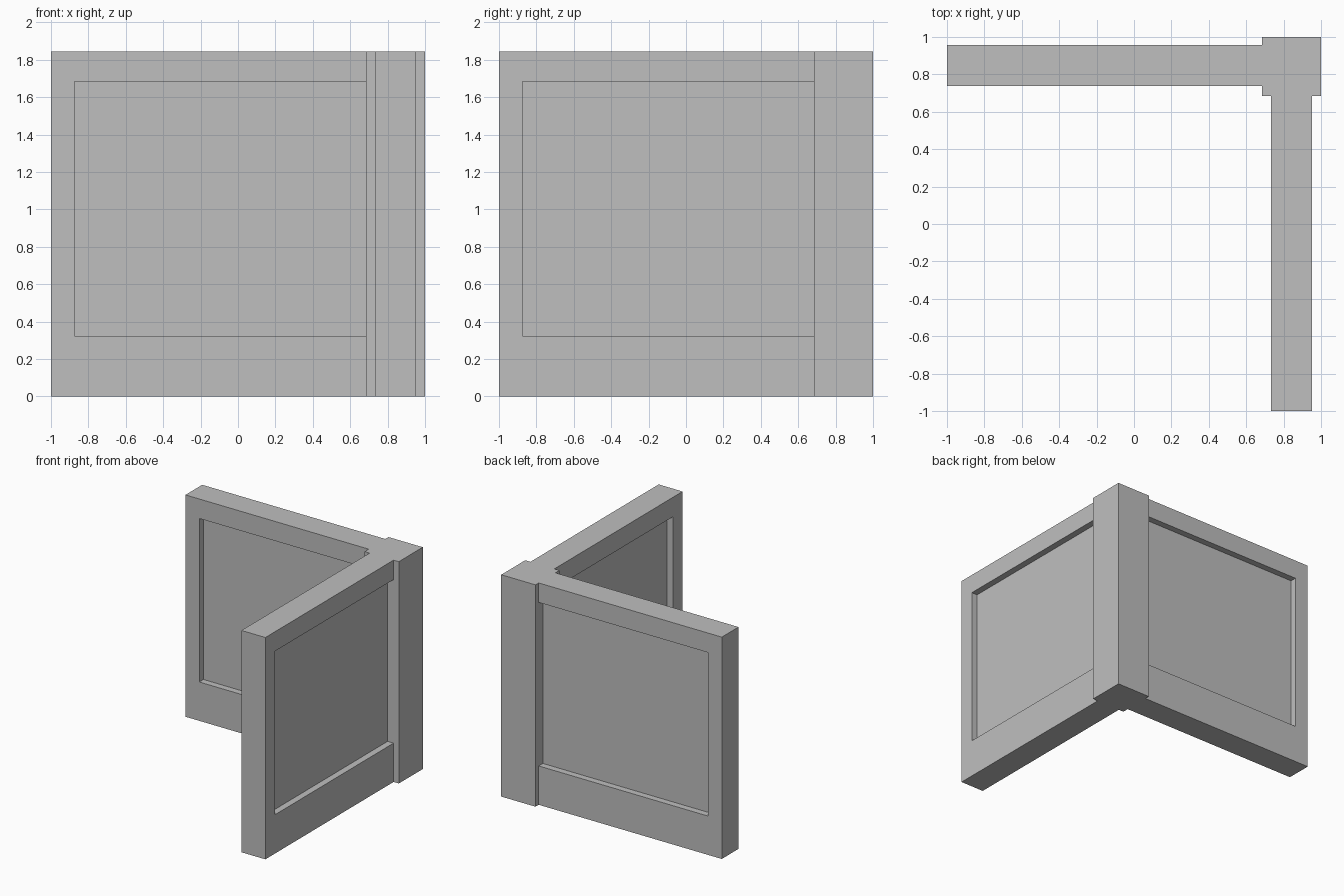
import bpy
import bmesh
from math import pi
from mathutils import Vector, Matrix

HEIGHT = 1.845
POST_IN = 0.685       # inner faces of the corner post
THICK = 0.22          # wall thickness
STILE = -0.873        # inner edge of the end stile
RAIL_LOW, RAIL_HIGH = 0.323, 1.683
RECESS = 0.055        # panel depth on each side

if "Cube" in bpy.data.objects:
    bpy.data.objects.remove(bpy.data.objects["Cube"], do_unlink=True)

# One plain grey for everything
grey = bpy.data.materials.new("plain grey")
grey.use_nodes = True
colour = (0.52, 0.52, 0.52, 1)
grey.diffuse_color = colour
grey.node_tree.nodes["Principled BSDF"].inputs["Base Color"].default_value = colour


def add_box(bm, low, high):
    low, high = Vector(low), Vector(high)
    matrix = Matrix.Translation((low + high) / 2) @ Matrix.Diagonal((*(high - low), 1))
    bmesh.ops.create_cube(bm, size=1, matrix=matrix)


def finish(bm, name):
    mesh = bpy.data.meshes.new(name)
    bm.to_mesh(mesh)
    bm.free()
    mesh.materials.append(grey)
    obj = bpy.data.objects.new(name, mesh)
    bpy.context.collection.objects.link(obj)
    return obj


def split(bm, point, normal):
    bmesh.ops.bisect_plane(bm, geom=bm.verts[:] + bm.edges[:] + bm.faces[:],
                           plane_co=point, plane_no=normal)


def make_wall(name, location, angle):
    """Wall running along x, with a sunk panel on both sides that meets the post."""
    bm = bmesh.new()
    add_box(bm, (-1, -THICK / 2, 0), (POST_IN, THICK / 2, HEIGHT))
    split(bm, (STILE, 0, 0), (1, 0, 0))
    for z in (RAIL_LOW, RAIL_HIGH):
        split(bm, (0, 0, z), (0, 0, 1))

    # Sink the panel faces
    for side in (-1, 1):
        bm.normal_update()
        panel = [f for f in bm.faces if f.normal.y * side > 0.9
                 and f.calc_center_median().x > STILE
                 and RAIL_LOW < f.calc_center_median().z < RAIL_HIGH]
        result = bmesh.ops.extrude_face_region(bm, geom=panel)
        moved = [v for v in result["geom"] if isinstance(v, bmesh.types.BMVert)]
        bmesh.ops.translate(bm, verts=moved, vec=(0, -side * RECESS, 0))
        bmesh.ops.delete(bm, geom=[f for f in panel if f.is_valid], context="FACES")

    # Leave the end open where it butts against the post
    joint = [f for f in bm.faces if all(v.co.x > POST_IN - 0.001 for v in f.verts)]
    bmesh.ops.delete(bm, geom=joint, context="FACES")
    bmesh.ops.recalc_face_normals(bm, faces=bm.faces[:])
    flat = [e for e in bm.edges if len(e.link_faces) == 2 and e.calc_face_angle(1) < 0.01]
    bmesh.ops.dissolve_edges(bm, edges=flat, use_verts=False)
    wall = finish(bm, name)
    wall.location = location
    wall.rotation_euler.z = angle
    return wall


# Corner post
bm = bmesh.new()
add_box(bm, (POST_IN, POST_IN, 0), (1, 1, HEIGHT))
finish(bm, "corner_post")

# Two walls at a right angle
make_wall("back_wall", (0, 0.848, 0), 0)
make_wall("side_wall", (0.842, 0, 0), pi / 2)
